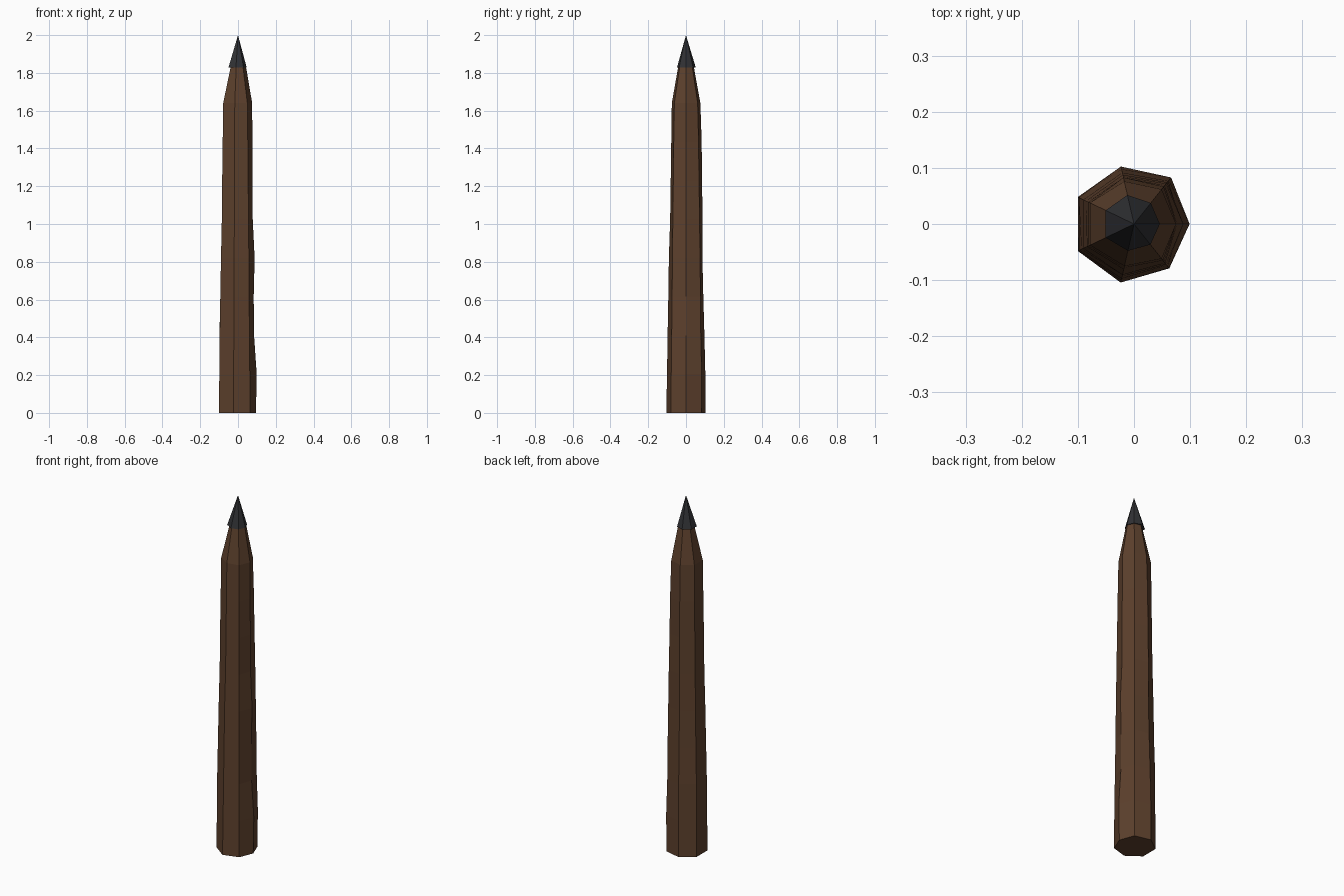
import bpy, bmesh, math

if "Cube" in bpy.data.objects:
    bpy.data.objects.remove(bpy.data.objects["Cube"])

SIDES = 7

def material(name, color):
    m = bpy.data.materials.new(name)
    m.diffuse_color = (*color, 1)
    m.use_nodes = True
    m.node_tree.nodes["Principled BSDF"].inputs["Base Color"].default_value = m.diffuse_color
    return m

def loft(name, rings, mat, apex=None):
    """Closed seven-sided loft through (z, radii) rings, optionally ending in a point."""
    bm = bmesh.new()
    loops = []
    for z, radii in rings:
        loops.append([bm.verts.new((r * math.cos(math.tau * i / SIDES),
                                    r * math.sin(math.tau * i / SIDES), z))
                      for i, r in enumerate(radii)])
    for a, b in zip(loops, loops[1:]):
        for i in range(SIDES):
            j = (i + 1) % SIDES
            bm.faces.new((a[i], a[j], b[j], b[i]))
    bm.faces.new(loops[0][::-1])
    if apex is None:
        bm.faces.new(loops[-1])
    else:
        p = bm.verts.new((0, 0, apex))
        for i in range(SIDES):
            bm.faces.new((loops[-1][i], loops[-1][(i + 1) % SIDES], p))
    me = bpy.data.meshes.new(name)
    bm.to_mesh(me)
    bm.free()
    ob = bpy.data.objects.new(name, me)
    me.materials.append(mat)
    bpy.context.collection.objects.link(ob)
    return ob

# Hand-hewn wooden shaft: slightly uneven taper, then a sharpened shoulder
radii = [
    (.095, .104, .105, .111, .111, .107, .101),
    (.099, .106, .105, .109, .110, .103, .100),
    (.085, .100, .100, .109, .108, .100, .097),
    (.083, .098, .094, .103, .104, .096, .094),
    (.088, .095, .089, .100, .100, .093, .092),
    (.078, .092, .090, .095, .095, .086, .089),
    (.077, .088, .087, .092, .093, .083, .086),
    (.076, .085, .085, .090, .090, .080, .083),
    (.075, .079, .078, .087, .087, .077, .079),
]
shaft = [(0.205 * i, r) for i, r in enumerate(radii)]
shaft.append((1.84, (.041,) * SIDES))
loft("wooden_shaft", shaft, material("wood", (0.11, 0.052, 0.026)))

# Dark pointed metal cap
loft("metal_tip", [(1.828, (.046, .048, .053, .056, .056, .049, .047))],
     material("dark_metal", (0.03, 0.031, 0.035)), apex=2.0)
